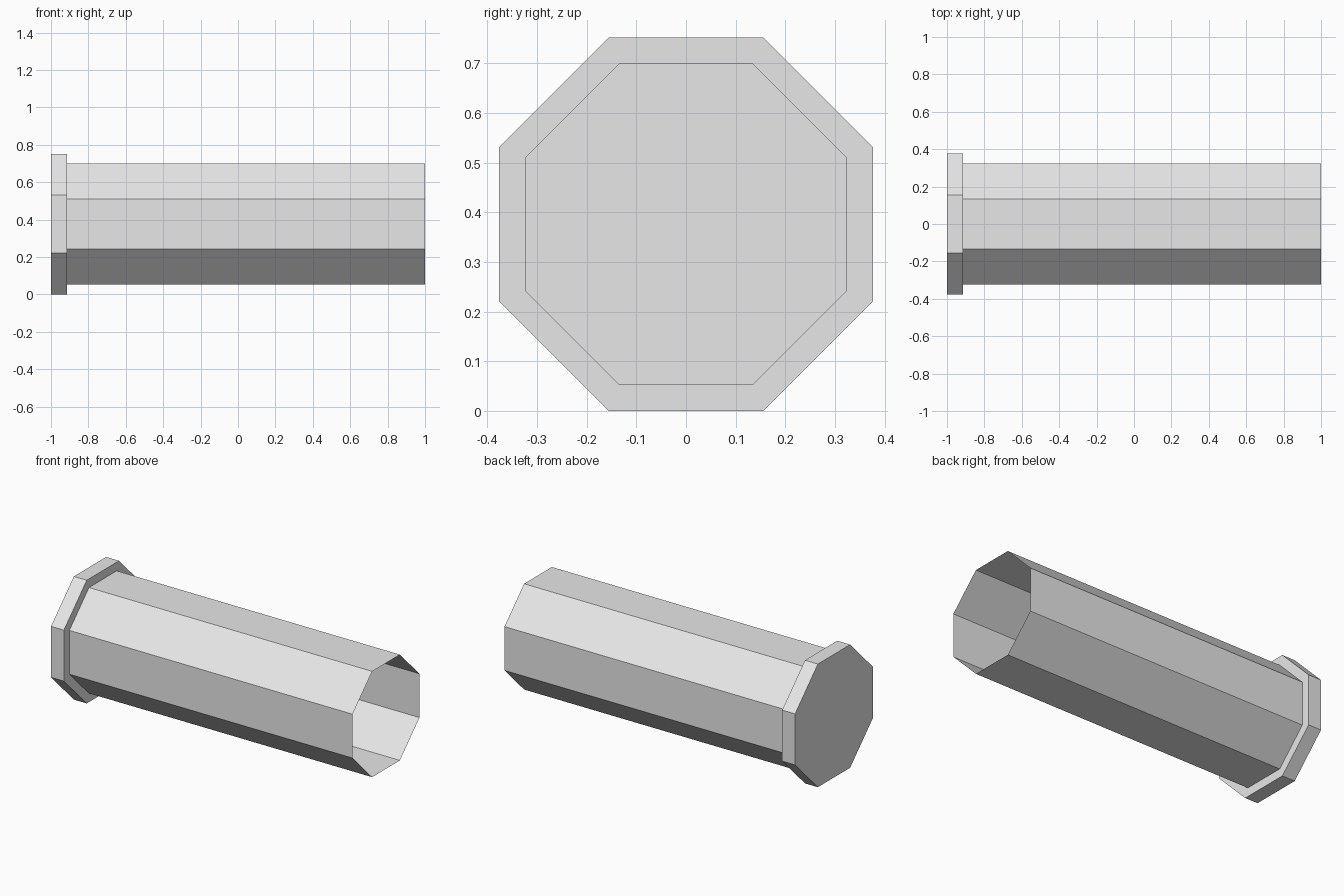
import bpy, bmesh, math

if "Cube" in bpy.data.objects:
    bpy.data.objects.remove(bpy.data.objects["Cube"])

SIDES = 8
CAP_APOTHEM, TUBE_APOTHEM = 0.376, 0.323
X_BACK, X_CAP, X_OPEN = -1.0, -0.913, 1.0

grey = bpy.data.materials.new("light_grey")
grey.diffuse_color = (0.8, 0.8, 0.8, 1)
grey.use_nodes = True
grey.node_tree.nodes["Principled BSDF"].inputs["Base Color"].default_value = grey.diffuse_color


def ring(bm, x, apothem):
    """Octagon around the x axis, with flat sides at top and bottom."""
    r = apothem / math.cos(math.pi / SIDES)
    angles = [(i + 0.5) * 2 * math.pi / SIDES for i in range(SIDES)]
    return [bm.verts.new((x, r * math.cos(a), CAP_APOTHEM + r * math.sin(a)))
            for a in angles]


bm = bmesh.new()

# Rim cap steps in to the thin tube, which is open at the far end
rings = [ring(bm, X_BACK, CAP_APOTHEM), ring(bm, X_CAP, CAP_APOTHEM),
         ring(bm, X_CAP, TUBE_APOTHEM), ring(bm, X_OPEN, TUBE_APOTHEM)]
for a, b in zip(rings, rings[1:]):
    for i in range(SIDES):
        j = (i + 1) % SIDES
        bm.faces.new((a[i], a[j], b[j], b[i]))

# Closed back of the cap
bm.faces.new(rings[0][::-1])
bm.normal_update()

mesh = bpy.data.meshes.new("capped_tube")
bm.to_mesh(mesh)
bm.free()
mesh.materials.append(grey)
obj = bpy.data.objects.new("capped_tube", mesh)
bpy.context.collection.objects.link(obj)
